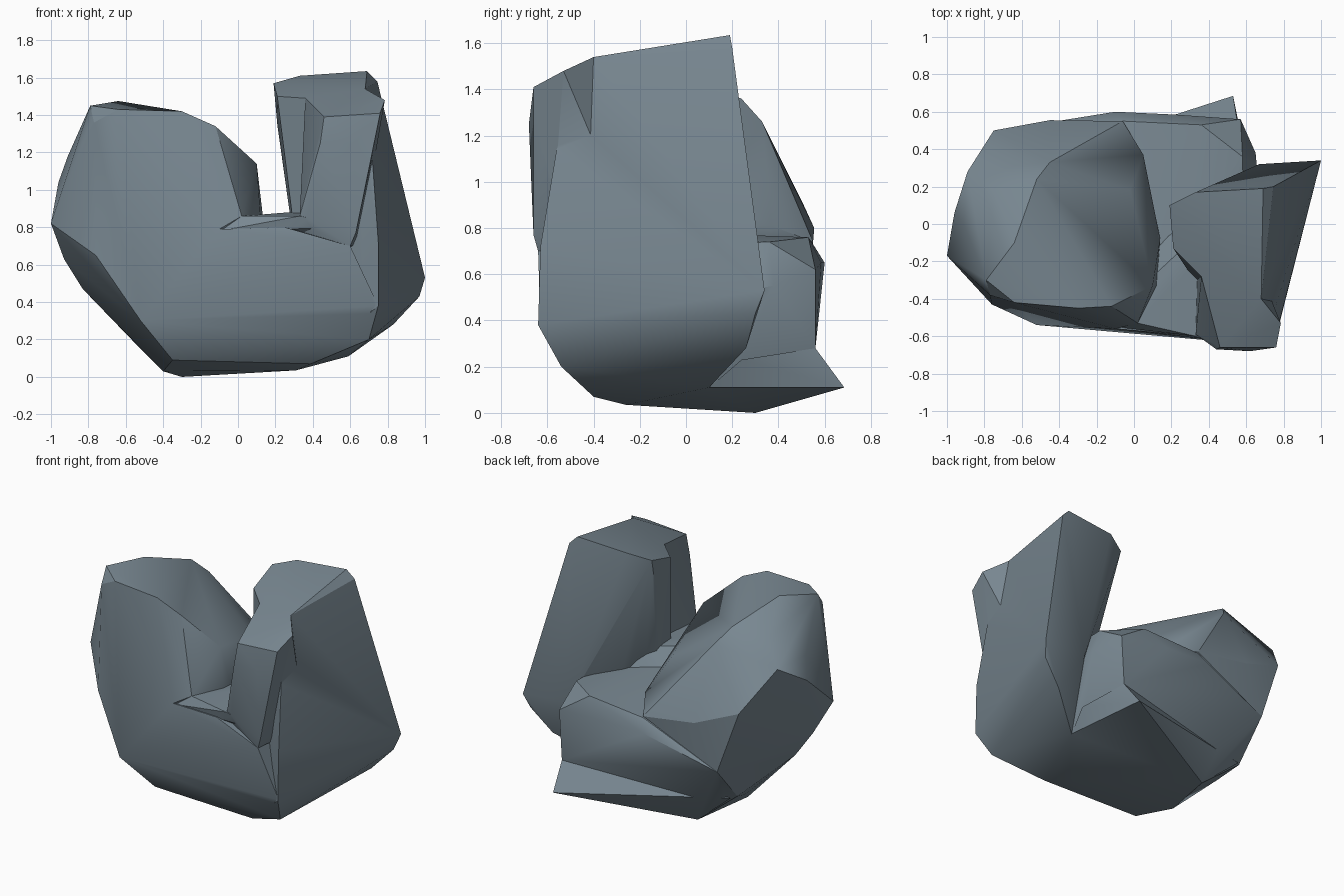
import bpy, bmesh, math


def hull(name, points):
    """Faceted chunk: the convex hull of a few corner points."""
    bm = bmesh.new()
    for p in points:
        bm.verts.new(p)
    res = bmesh.ops.convex_hull(bm, input=bm.verts)
    loose = {g for g in res["geom_interior"] + res["geom_unused"]
             if isinstance(g, bmesh.types.BMVert)}
    bmesh.ops.delete(bm, geom=list(loose), context='VERTS')
    bmesh.ops.recalc_face_normals(bm, faces=bm.faces)
    mesh = bpy.data.meshes.new(name)
    bm.to_mesh(mesh)
    bm.free()
    ob = bpy.data.objects.new(name, mesh)
    bpy.context.collection.objects.link(ob)
    return ob


# Large rounded lobe on the left
lobe = hull("left_lobe", [
    (-.12, -.44, 1.34), (-.30, -.45, 1.42), (-.64, -.42, 1.43), (-.77, -.38, 1.36),
    (-.79, -.30, 1.45), (-.64, -.10, 1.475), (-.52, .24, 1.36), (-.75, .18, 1.32),
    (-.45, .33, 1.26), (-.89, .28, 1.18), (-.91, 0, 1.18), (-.96, .06, 1.04),
    (-1, -.17, .82), (-.93, -.05, .63), (-.83, 0, .47), (-.76, -.43, .65),
    (-.52, -.54, .30), (-.10, -.56, .79), (.02, -.53, .86), (.10, -.33, 1.14),
    (.12, -.33, .86), (.14, -.08, .80), (-.02, .18, 1.0), (.05, .37, .81),
    (-.06, .55, .74), (-.45, .555, .80), (-.75, .50, .92), (-.60, .52, .49),
    (-.55, .10, .20), (0, 0, .30)])

# Low belly joining both sides under the notch
belly = hull("belly", [
    (-.52, -.54, .30), (-.10, -.56, .79), (.25, -.59, .80),
    (.60, -.64, .70), (.75, -.63, .38), (.70, -.54, .20),
    (.39, -.40, .07), (.31, -.26, .035), (.04, .05, .04), (-.30, .30, .0),
    (-.40, -.10, .03), (-.35, -.40, .09), (-.55, .15, .18), (-.60, .30, .24),
    (-.83, 0, .47), (-.76, -.43, .65), (-.60, .52, .49), (-.10, .60, .65),
    (.22, .585, .65), (.57, .56, .62), (.55, .56, .28), (.36, .53, .76),
    (.58, .36, .74), (.65, .38, .55), (-.06, .55, .73), (.59, .10, .11)])

# Raised floor in the front of the notch
floor = hull("notch_floor", [
    (.02, -.53, .86), (.33, -.60, .86), (.25, -.58, .79), (-.10, -.55, .78),
    (.08, -.30, .86), (.20, -.17, .86), (.40, 0, .89), (.62, .08, .88),
    (.30, .05, .73), (.68, .18, .72), (.13, -.08, .75), (.60, -.60, .80),
    (.40, -.20, .50)])

# Wide sloping slab that forms the back and right side of the pillar
slab = hull("pillar_slab", [
    (.68, -.40, 1.54), (.50, -.24, 1.54), (.36, -.28, 1.49), (.19, .10, 1.57),
    (.21, -.13, 1.50), (.33, .17, 1.61), (.69, .19, 1.635), (.745, .20, 1.58),
    (.21, .03, 1.35), (.28, -.08, .86), (.34, -.25, .86), (.72, -.56, 1.14),
    (.80, .21, 1.15), (.93, .27, .80), (1, .34, .53), (.97, .30, .43),
    (.83, .26, .28), (.59, .10, .11), (.70, -.54, .20), (.39, -.40, .07),
    (.75, -.64, .38), (.75, -.63, .72), (.67, .32, .55), (.66, .29, .75)])

# Upright column at the front of the pillar
column = hull("pillar_column", [
    (.46, -.66, 1.39), (.44, -.67, 1.25), (.62, -.68, 1.25), (.76, -.66, 1.41),
    (.785, -.53, 1.48), (.68, -.40, 1.54), (.50, -.24, 1.54), (.36, -.28, 1.49),
    (.33, -.59, .86), (.34, -.22, .86), (.71, -.62, 1.14), (.63, -.66, .77),
    (.60, -.64, .70), (.40, -.50, .60), (.65, -.20, .70)])

# Flared ledge along the back of the foot
ledge = hull("back_ledge", [
    (.53, .685, .11), (-.30, .30, 0), (.55, .56, .28), (-.57, .33, .23),
    (.62, .24, .23), (.59, .10, .11), (.04, .05, .04), (-.40, .20, .12)])

# Fuse the chunks into one solid
parts = (belly, slab, column, floor, ledge)
for part in parts:
    mod = lobe.modifiers.new("fuse", 'BOOLEAN')
    mod.operation = 'UNION'
    mod.solver = 'EXACT'
    mod.object = part
bpy.context.view_layer.objects.active = lobe
lobe.select_set(True)
for mod in list(lobe.modifiers):
    bpy.ops.object.modifier_apply(modifier=mod.name)
for part in parts:
    bpy.data.objects.remove(part)
lobe.name = "boulder"
bpy.ops.object.shade_smooth_by_angle(angle=math.radians(28))

# Slate grey stone
stone = bpy.data.materials.new("slate")
stone.diffuse_color = (.19, .245, .285, 1)
lobe.data.materials.clear()
lobe.data.materials.append(stone)
for poly in lobe.data.polygons:
    poly.material_index = 0
